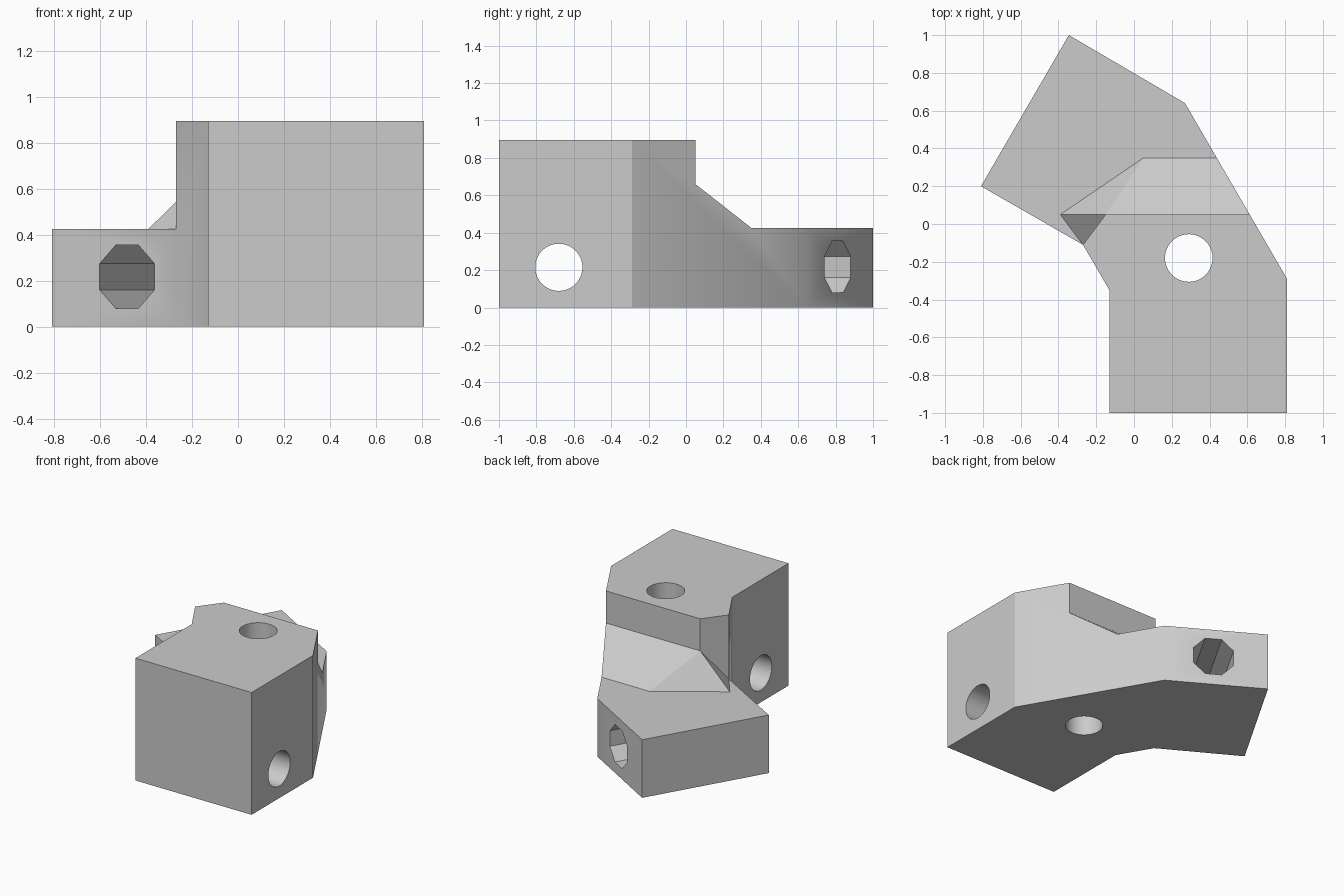
import bpy, bmesh
from math import radians
from mathutils import Vector, Matrix

if "Cube" in bpy.data.objects:
    bpy.data.objects.remove(bpy.data.objects["Cube"])

LOW, MID, HIGH = 0.425, 0.66, 0.895

grey = bpy.data.materials.new("plain grey")
grey.use_nodes = True
colour = (0.6, 0.6, 0.6, 1)
grey.diffuse_color = colour
grey.node_tree.nodes["Principled BSDF"].inputs["Base Color"].default_value = colour

# Plan points: block corners a b c h, leg corners d e f g, ramp corners k p q r s
plan = {
    "a": (-0.13, -1), "b": (0.81, -1), "c": (0.81, -0.29), "d": (0.27, 0.64),
    "e": (-0.345, 1), "f": (-0.81, 0.2), "g": (-0.27, -0.11), "h": (-0.13, -0.35),
    "k": (-0.15, 0.05), "p": (-0.39, 0.05), "q": (0.05, 0.35),
}
edge_start, edge_end = Vector(plan["c"]), Vector(plan["d"])
for name, y in (("r", 0.05), ("s", 0.35)):
    t = (y - edge_start.y) / (edge_end.y - edge_start.y)
    plan[name] = tuple(edge_start.lerp(edge_end, t))
levels = {"0": 0, "1": LOW, "2": MID, "3": HIGH}

# Each face is a loop of plan point and level
faces = [
    "a0 h0 g0 f0 e0 d0 c0 b0",       # underside
    "a3 b3 c3 r3 k3 g3 h3",          # block top
    "d1 e1 f1 g1 p1 q1 s1",          # leg top
    "a0 b0 b3 a3", "b0 c0 c3 b3",    # block front and side
    "c0 d0 d1 s1 r2 r3 c3",          # long slanted side
    "d0 e0 e1 d1", "e0 f0 f1 e1", "f0 g0 g1 f1",   # leg sides
    "g0 h0 h3 g3 g1", "h0 a0 a3 h3",  # inner bend and block side
    "g1 g3 k3 k2", "k2 k3 r3 r2",    # block back
    "k2 r2 s1 q1", "p1 k2 q1", "g1 k2 p1",         # ramp
]
bm = bmesh.new()
verts = {}
for loop in faces:
    for key in loop.split():
        if key not in verts:
            verts[key] = bm.verts.new((*plan[key[0]], levels[key[1]]))
    bm.faces.new([verts[key] for key in loop.split()])
bmesh.ops.recalc_face_normals(bm, faces=bm.faces)
mesh = bpy.data.meshes.new("angled_bracket")
bm.to_mesh(mesh)
bm.free()
mesh.materials.append(grey)
body = bpy.data.objects.new("angled_bracket", mesh)
bpy.context.collection.objects.link(body)
bpy.context.view_layer.objects.active = body
body.select_set(True)


def drill(name, centre, axis, radius, sides, spin=0):
    """Cut a straight hole right through the body."""
    cutter_mesh = bpy.data.meshes.new(name)
    hole = bmesh.new()
    turn = Vector(axis).to_track_quat("Z", "Y").to_matrix().to_4x4()
    bmesh.ops.create_cone(
        hole, cap_ends=True, segments=sides, radius1=radius, radius2=radius, depth=1.6,
        matrix=Matrix.Translation(centre) @ turn @ Matrix.Rotation(spin, 4, "Z"))
    hole.to_mesh(cutter_mesh)
    hole.free()
    cutter_mesh.materials.append(grey)
    cutter = bpy.data.objects.new(name, cutter_mesh)
    cutter.hide_render = True
    bpy.context.collection.objects.link(cutter)
    cut = body.modifiers.new(name, "BOOLEAN")
    cut.operation = "DIFFERENCE"
    cut.solver = "EXACT"
    cut.object = cutter
    bpy.ops.object.modifier_apply(modifier=name)
    bpy.data.objects.remove(cutter)


# Round holes across and down the block, eight-sided hole along the leg
drill("cross_hole", (0.34, -0.68, 0.215), (1, 0, 0), 0.126, 64)
drill("upright_hole", (0.29, -0.18, 0.45), (0, 0, 1), 0.126, 64)
drill("leg_hole", (-0.252, 0.412, 0.217), (0.5, 0.866, 0), 0.149, 8, radians(22.5))

bpy.ops.object.shade_smooth_by_angle(angle=radians(30))
